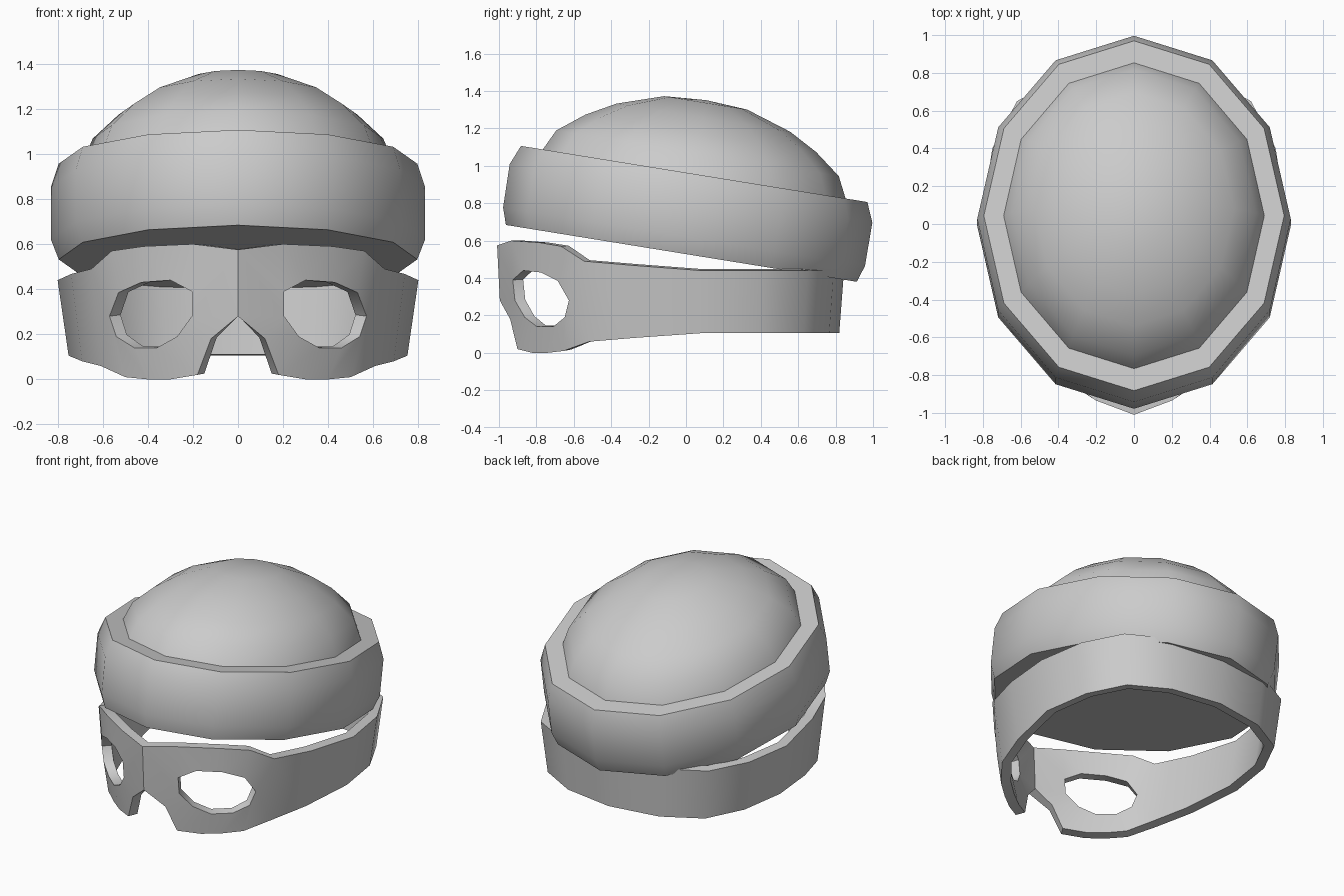
import bpy, bmesh, math
from mathutils import Matrix, Vector

if "Cube" in bpy.data.objects:
    bpy.data.objects.remove(bpy.data.objects["Cube"])

grey = bpy.data.materials.new("plain grey")
grey.diffuse_color = (0.6, 0.6, 0.6, 1)
grey.use_nodes = True
grey.node_tree.nodes["Principled BSDF"].inputs["Base Color"].default_value = grey.diffuse_color


def finish(name, bm):
    me = bpy.data.meshes.new(name)
    bm.to_mesh(me)
    bm.free()
    me.materials.append(grey)
    ob = bpy.data.objects.new(name, me)
    bpy.context.collection.objects.link(ob)
    bpy.ops.object.select_all(action='DESELECT')
    bpy.context.view_layer.objects.active = ob
    ob.select_set(True)
    return ob


# Hat: twelve-sided elliptical rings, tilted down towards the back
TILT = Matrix.Translation((0, -0.025, 0.532)) @ Matrix.Rotation(math.radians(-9.2), 4, 'X')


def loft(name, rings, cap_first, cap_last, sides=12):
    bm = bmesh.new()
    loops = []
    for h, rx, ry in rings:
        angles = [2 * math.pi * i / sides for i in range(sides)]
        loops.append([bm.verts.new(TILT @ Vector((rx * math.cos(a), ry * math.sin(a), h)))
                      for a in angles])
    for a, b in zip(loops, loops[1:]):
        for i in range(sides):
            j = (i + 1) % sides
            bm.faces.new((a[i], a[j], b[j], b[i]))
    if cap_first:
        bm.faces.new(loops[0][::-1])
    if cap_last:
        top = bm.verts.new(TILT @ Vector((0, 0, rings[-1][0] + 0.015)))
        for i in range(sides):
            bm.faces.new((loops[-1][i], loops[-1][(i + 1) % sides], top))
    ob = finish(name, bm)
    bpy.ops.object.shade_smooth_by_angle(angle=math.radians(40))
    return ob


loft("hat_brim", [(0, 0.795, 0.95), (0.09, 0.83, 0.98), (0.325, 0.83, 0.982),
                  (0.43, 0.795, 0.938), (0.43, 0.69, 0.82)], True, False)
loft("hat_dome", [(0.43, 0.69, 0.82), (0.542, 0.645, 0.765), (0.65, 0.53, 0.625),
                  (0.735, 0.4, 0.47), (0.815, 0.2, 0.225)], False, True)

# Mask: plan outline of the right half, from nose to back centre
PLAN = [(0, -1.01), (0.2, -0.935), (0.38, -0.82), (0.57, -0.66), (0.66, -0.53),
        (0.74, -0.28), (0.8, 0.08), (0.75, 0.4), (0.62, 0.65), (0.36, 0.79), (0, 0.845)]


def taper(z):
    f = min(max((0.44 - z) / 0.33, 0), 1.35)
    return 1 - 0.06 * f, 1 - 0.03 * f


def front_point(x, z):
    sx, sy = taper(z)
    u = x / sx
    for (x0, y0), (x1, y1) in zip(PLAN[:5], PLAN[1:6]):
        if u <= x1:
            break
    return Vector((x, (y0 + (y1 - y0) * (u - x0) / (x1 - x0)) * sy, z))


def side_point(p, z):
    sx, sy = taper(z)
    return Vector((p[0] * sx, p[1] * sy, z))


# Eye opening and the matching front outline
EYE = [(0.205, 0.39), (0.3, 0.44), (0.43, 0.43), (0.53, 0.385), (0.57, 0.28),
       (0.54, 0.19), (0.46, 0.14), (0.36, 0.14), (0.27, 0.19), (0.205, 0.28)]
RIM = [(0, 0.575), (0.2, 0.6), (0.42, 0.59), (0.56, 0.57), (0.65, 0.49), (0.61, 0.06),
       (0.5, 0.01), (0.4, 0.0), (0.3, 0.0), (0.18, 0.02), (0.12, 0.18), (0, 0.28)]

bm = bmesh.new()
eye = [bm.verts.new(front_point(*p)) for p in EYE]
rim = [bm.verts.new(front_point(*p)) for p in RIM]
for i in range(4):
    bm.faces.new((eye[i], eye[i + 1], rim[i + 1], rim[i]))
bm.faces.new((eye[4], rim[5], rim[4]))
for i in range(4, 9):
    bm.faces.new((eye[i], eye[i + 1], rim[i + 2], rim[i + 1]))
bm.faces.new((eye[9], rim[11], rim[10]))
bm.faces.new((eye[9], eye[0], rim[0], rim[11]))

# Band running from the temple to the back
prev = (rim[4], rim[5])
for p in PLAN[5:]:
    k = min(max((p[1] + 0.53) / 0.55, 0), 1)
    col = (bm.verts.new(side_point(p, 0.49 - 0.05 * k)),
           bm.verts.new(side_point(p, 0.06 + 0.045 * k)))
    bm.faces.new((prev[0], col[0], col[1], prev[1]))
    prev = col
bmesh.ops.recalc_face_normals(bm, faces=bm.faces)
if sum(f.normal.dot(f.calc_center_median()) for f in bm.faces) < 0:
    bmesh.ops.reverse_faces(bm, faces=bm.faces)

mask = finish("eye_mask", bm)
bpy.ops.object.shade_smooth_by_angle(angle=math.radians(35))
mirror = mask.modifiers.new("mirror", 'MIRROR')
mirror.use_clip = True
thick = mask.modifiers.new("thickness", 'SOLIDIFY')
thick.thickness = 0.06
thick.offset = -1
thick.use_even_offset = True
# Keep the cut edges sharp after the wall is added
bpy.ops.object.modifier_apply(modifier="mirror")
bpy.ops.object.modifier_apply(modifier="thickness")
bpy.ops.object.shade_smooth_by_angle(angle=math.radians(40))
